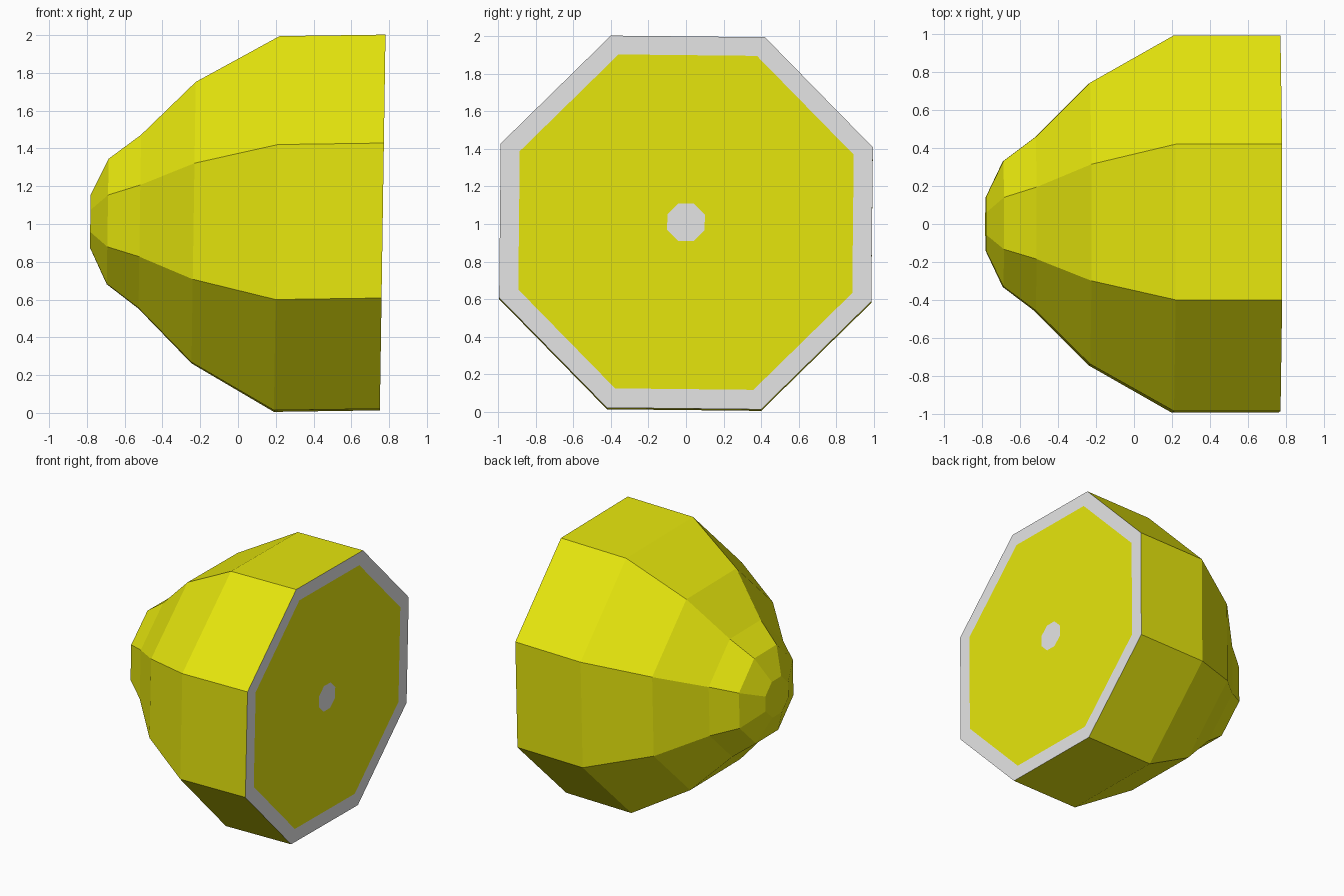
import bpy, bmesh, math

if "Cube" in bpy.data.objects:
    bpy.data.objects.remove(bpy.data.objects["Cube"])

SIDES = 8
TWIST = math.radians(66.9)   # angle of the first corner
TILT = 0.015                 # the rings lean slightly along x


def material(name, colour):
    m = bpy.data.materials.new(name)
    m.diffuse_color = (*colour, 1)
    m.use_nodes = True
    m.node_tree.nodes["Principled BSDF"].inputs["Base Color"].default_value = m.diffuse_color
    return m


yellow = material("yellow", (0.81, 0.81, 0.004))
grey = material("light grey", (0.79, 0.79, 0.79))

# Rings from the narrow nose to the flat face: x, centre z, radius,
# and the material of the band that follows (0 yellow, 1 grey)
RINGS = [
    (-0.782, 1.015, 0.151, 0),
    (-0.690, 1.013, 0.358, 0),
    (-0.520, 1.012, 0.496, 0),
    (-0.235, 1.007, 0.803, 0),
    (0.205, 1.000, 1.072, 0),
    (0.766, 1.008, 1.072, 1),   # grey rim
    (0.766, 1.010, 0.962, 0),   # yellow panel
    (0.766, 1.010, 0.108, 1),   # grey centre spot
]

bm = bmesh.new()


def ring(x, zc, r):
    verts = []
    for i in range(SIDES):
        a = TWIST + i * math.tau / SIDES
        y, z = r * math.cos(a), zc + r * math.sin(a)
        verts.append(bm.verts.new((x + TILT * (z - 1.01), y, z)))
    return verts


loops = [ring(x, z, r) for x, z, r, _ in RINGS]

# Bands between neighbouring rings
for (a, b), spec in zip(zip(loops, loops[1:]), RINGS):
    for i in range(SIDES):
        j = (i + 1) % SIDES
        f = bm.faces.new((a[i], a[j], b[j], b[i]))
        f.material_index = spec[3]

# Nose cap and centre spot
bm.faces.new(loops[0]).material_index = 0
bm.faces.new(loops[-1]).material_index = RINGS[-1][3]

bmesh.ops.recalc_face_normals(bm, faces=bm.faces)
mesh = bpy.data.meshes.new("lamp_housing")
bm.to_mesh(mesh)
bm.free()
mesh.materials.append(yellow)
mesh.materials.append(grey)
obj = bpy.data.objects.new("lamp_housing", mesh)
bpy.context.collection.objects.link(obj)
